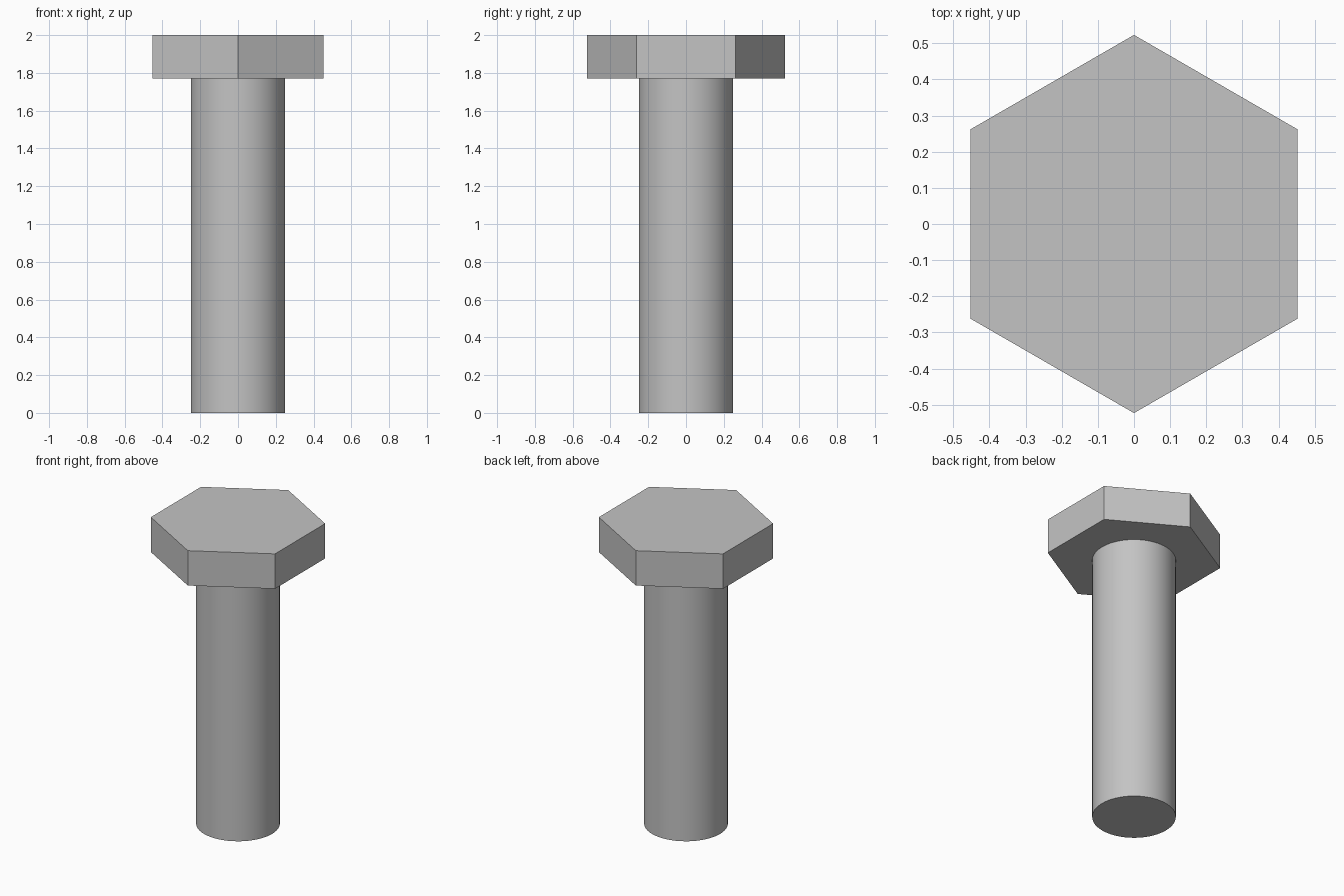
import bpy
import bmesh
import math

cube = bpy.data.objects.get("Cube")
if cube:
    bpy.data.objects.remove(cube, do_unlink=True)

HEAD_RADIUS = 0.523
SHAFT_RADIUS = 0.25
HEAD_BOTTOM = 1.77
TOP = 2.0

# One plain grey metal for the whole bolt
steel = bpy.data.materials.new("grey steel")
steel.use_nodes = True
grey = (0.55, 0.55, 0.55, 1.0)
steel.diffuse_color = grey
steel.node_tree.nodes["Principled BSDF"].inputs["Base Color"].default_value = grey


def prism(name, sides, radius, bottom, top, smooth=False):
    """Upright regular prism with a corner pointing along +y."""
    bm = bmesh.new()
    ring = []
    for i in range(sides):
        a = math.pi / 2 + math.tau * i / sides
        ring.append(bm.verts.new((radius * math.cos(a), radius * math.sin(a), bottom)))
    base = bm.faces.new(ring)
    new = bmesh.ops.extrude_face_region(bm, geom=[base], use_keep_orig=True)["geom"]
    verts = [v for v in new if isinstance(v, bmesh.types.BMVert)]
    bmesh.ops.translate(bm, verts=verts, vec=(0, 0, top - bottom))
    bmesh.ops.recalc_face_normals(bm, faces=bm.faces)
    mesh = bpy.data.meshes.new(name)
    bm.to_mesh(mesh)
    bm.free()
    mesh.materials.append(steel)
    obj = bpy.data.objects.new(name, mesh)
    bpy.context.collection.objects.link(obj)
    if smooth:
        bpy.ops.object.select_all(action="DESELECT")
        obj.select_set(True)
        bpy.context.view_layer.objects.active = obj
        bpy.ops.object.shade_smooth_by_angle(angle=math.radians(30))
    return obj


# Hexagonal head and the round shaft below it
prism("hex_head", 6, HEAD_RADIUS, HEAD_BOTTOM, TOP)
prism("shaft", 64, SHAFT_RADIUS, 0.0, HEAD_BOTTOM, smooth=True)
